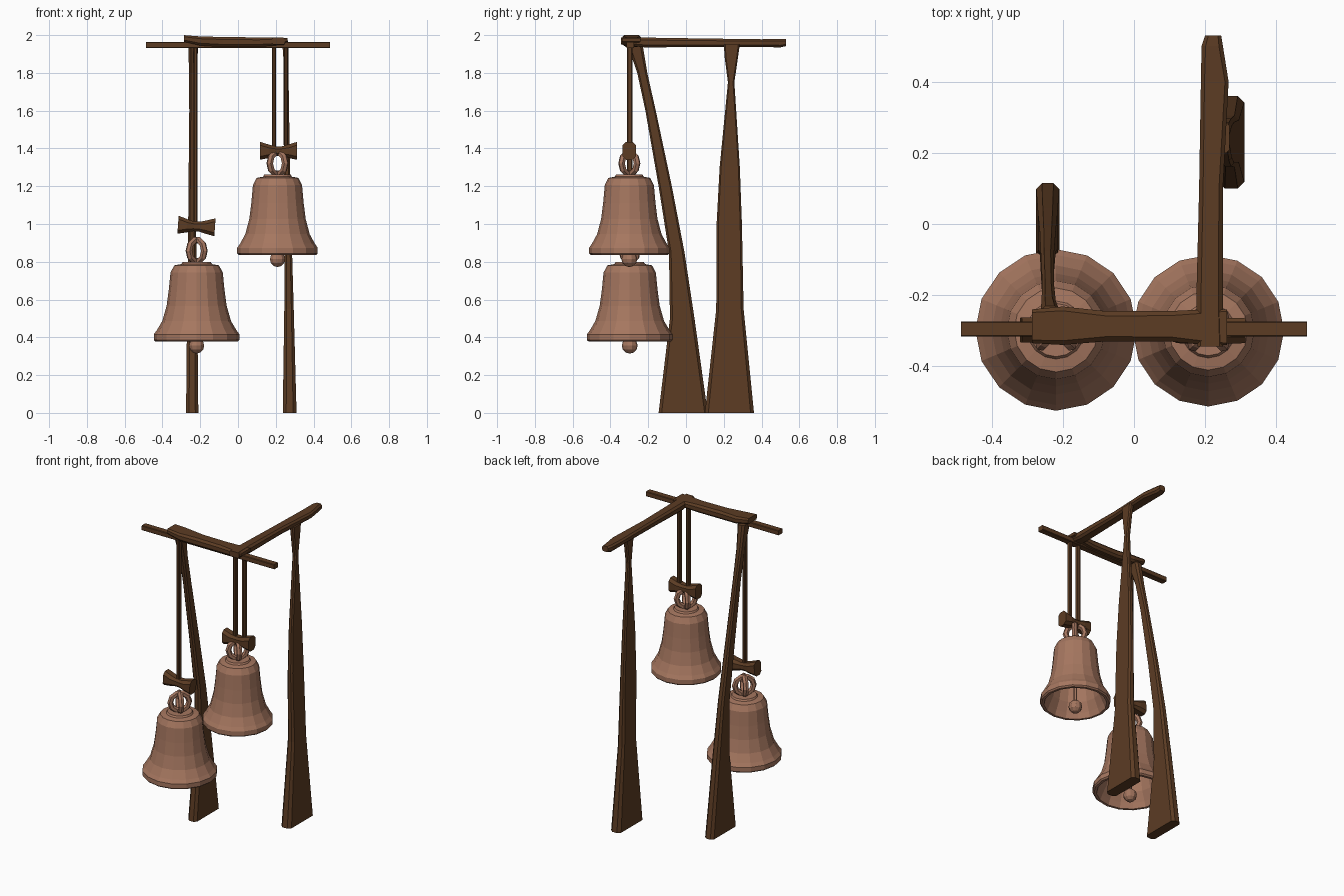
import bpy, bmesh, math
from mathutils import Matrix, Vector

if "Cube" in bpy.data.objects:
    bpy.data.objects.remove(bpy.data.objects["Cube"])


def material(name, color):
    m = bpy.data.materials.new(name)
    m.diffuse_color = (*color, 1)
    m.use_nodes = True
    m.node_tree.nodes["Principled BSDF"].inputs["Base Color"].default_value = m.diffuse_color
    return m


WOOD = material("dark brown wood", (0.107, 0.045, 0.017))
BRONZE = material("pale bronze", (0.376, 0.182, 0.115))


def finish(bm, name, mat):
    bmesh.ops.recalc_face_normals(bm, faces=bm.faces)
    mesh = bpy.data.meshes.new(name)
    bm.to_mesh(mesh)
    bm.free()
    mesh.materials.append(mat)
    ob = bpy.data.objects.new(name, mesh)
    bpy.context.collection.objects.link(ob)
    return ob


def loft(name, axis, sections, chamfer=0.25, mat=WOOD):
    """Chamfered rectangles (t, a0, a1, b0, b1) joined along an axis;
    a and b are the two other axes in x, y, z order."""
    bm = bmesh.new()
    rings = []
    for t, a0, a1, b0, b1 in sections:
        c = chamfer * min(a1 - a0, b1 - b0)
        pts = [(a0 + c, b0), (a1 - c, b0), (a1, b0 + c), (a1, b1 - c),
               (a1 - c, b1), (a0 + c, b1), (a0, b1 - c), (a0, b0 + c)]
        ring = []
        for a, b in pts:
            p = [a, b]
            p.insert(axis, t)
            ring.append(bm.verts.new(p))
        rings.append(ring)
    for r, s in zip(rings, rings[1:]):
        for i in range(8):
            j = (i + 1) % 8
            bm.faces.new((r[i], r[j], s[j], s[i]))
    bm.faces.new(rings[0])
    bm.faces.new(rings[-1])
    return finish(bm, name, mat)


# Hollow bell outline as (radius share, height share), from crown down and inside
PROFILE = [(0, 1), (.33, 1), (.36, .975), (.52, .96), (.61, .87), (.65, .65),
           (.70, .45), (.80, .26), (.93, .14), (1, .09), (1, .02), (.96, 0),
           (.89, 0), (.83, .08), (.70, .22), (.61, .45), (.54, .8), (0, .9)]


def bell(name, x, y, z, radius, height, sides=16):
    # Body
    bm = bmesh.new()
    vs = [bm.verts.new((r * radius, 0, h * height)) for r, h in PROFILE]
    es = [bm.edges.new(p) for p in zip(vs, vs[1:])]
    bmesh.ops.spin(bm, geom=vs + es, cent=(0, 0, 0), axis=(0, 0, 1),
                   angle=math.tau, steps=sides, use_duplicate=False)
    bmesh.ops.remove_doubles(bm, verts=bm.verts, dist=1e-4)
    finish(bm, name + "_body", BRONZE).location = (x, y, z)

    # Crossed crown loops
    bm = bmesh.new()
    n, m = 10, 6
    for turn in (45, 135):
        rot = Matrix.Rotation(math.radians(turn), 3, 'Z')
        grid = []
        for i in range(n):
            u = math.tau * i / n
            ring = []
            for k in range(m):
                v = math.tau * k / m
                d = 0.018 * math.cos(v)
                p = Vector(((0.058 + d) * math.cos(u), 0.018 * math.sin(v),
                            (0.058 + d) * math.sin(u)))
                ring.append(bm.verts.new(rot @ p))
            grid.append(ring)
        for i in range(n):
            for k in range(m):
                a, b, l = grid[i], grid[(i + 1) % n], (k + 1) % m
                bm.faces.new((a[k], b[k], b[l], a[l]))
    finish(bm, name + "_crown_loops", BRONZE).location = (x, y, z + height + 0.06)

    # Clapper ball and rod
    bm = bmesh.new()
    bmesh.ops.create_uvsphere(bm, u_segments=10, v_segments=6, radius=0.042)
    bmesh.ops.create_cone(bm, segments=6, radius1=0.011, radius2=0.011, depth=0.4,
                          matrix=Matrix.Translation((0, 0, 0.21)))
    finish(bm, name + "_clapper", BRONZE).location = (x, y, z - 0.022)


def bow(name, x, y, z, tilt):
    # Flared knot of strapping across the crown loops
    ob = loft(name, 0, [(-.098, -.035, .035, -.045, .05),
                        (-.05, -.036, .036, -.035, .035),
                        (-.015, -.03, .03, -.026, .026),
                        (.015, -.03, .03, -.026, .026),
                        (.05, -.036, .036, -.035, .035),
                        (.098, -.035, .035, -.045, .05)])
    ob.location = (x, y, z)
    ob.rotation_euler[1] = math.radians(tilt)


def strap(name, x, y, z0, z1):
    loft(name, 2, [(z0, x - .011, x + .011, y - .015, y + .015),
                   (z1, x - .011, x + .011, y - .015, y + .015)])


# Bells with their knots and straps
bell("low_bell", -0.219, -0.298, 0.378, 0.227, 0.42)
bell("high_bell", 0.209, -0.30, 0.836, 0.213, 0.425)
bow("low_bow", -0.22, -0.298, 0.987, 4)
bow("high_bow", 0.215, -0.30, 1.385, 0)
strap("low_strap", -0.225, -0.297, 0.98, 1.95)
strap("high_strap_left", 0.19, -0.297, 1.38, 1.95)
strap("high_strap_right", 0.255, -0.297, 1.38, 1.95)

# Legs: (z, x0, x1, y0, y1)
loft("left_leg", 2, [(0, -.275, -.21, -.145, .115),
                     (.5, -.27, -.215, -.085, .045),
                     (.85, -.265, -.22, -.09, -.008),
                     (1.2, -.262, -.225, -.145, -.075),
                     (1.6, -.258, -.225, -.215, -.16),
                     (1.8, -.26, -.22, -.258, -.205),
                     (1.95, -.262, -.21, -.31, -.23)])
loft("right_leg", 2, [(0, .237, .31, .10, .36),
                      (.55, .245, .295, .16, .305),
                      (1.0, .245, .282, .162, .296),
                      (1.3, .243, .275, .178, .285),
                      (1.75, .24, .268, .222, .256),
                      (1.88, .24, .268, .205, .275),
                      (1.95, .235, .268, .2, .285)])

# Thin cross rod: (x, y0, y1, z0, z1)
loft("cross_rod", 0, [(-.486, -.316, -.274, 1.931, 1.963),
                      (.486, -.316, -.274, 1.931, 1.963)], 0.1)

# Thick front beam, bowed beneath
loft("front_beam", 0, [(-.287, -.335, -.24, 1.965, 2.0),
                       (-.2, -.34, -.232, 1.945, 1.993),
                       (-.08, -.33, -.245, 1.937, 1.99),
                       (.1, -.33, -.245, 1.937, 1.988),
                       (.2, -.34, -.24, 1.945, 1.987),
                       (.262, -.34, -.24, 1.965, 1.985)])

# Side beam running back over the right leg: (y, x0, x1, z0, z1)
loft("side_beam", 1, [(-.345, .178, .25, 1.95, 1.987),
                      (-.22, .175, .25, 1.935, 1.987),
                      (.1, .183, .25, 1.937, 1.982),
                      (.4, .188, .266, 1.937, 1.978),
                      (.5, .19, .25, 1.935, 1.98),
                      (.53, .2, .245, 1.942, 1.978)])
